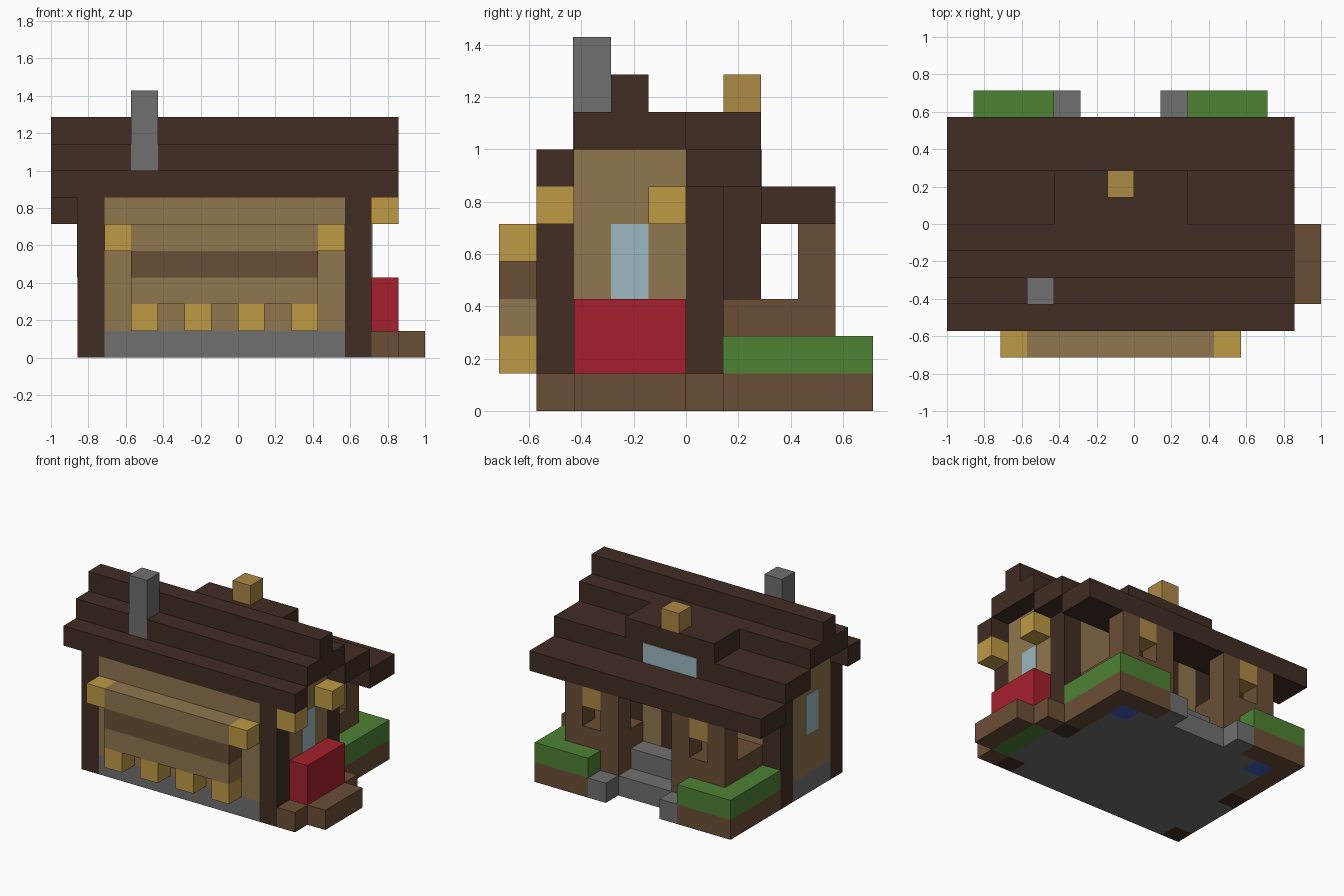
import bpy

cube = bpy.data.objects.get("Cube")
if cube:
    bpy.data.objects.remove(cube, do_unlink=True)

U = 1 / 7       # edge length of one building block
MID = 13        # mirrored parts reflect x to MID - x


def linear(c):
    return c / 12.92 if c <= 0.04045 else ((c + 0.055) / 1.055) ** 2.4


def material(name, code):
    rgb = [linear(int(code[i:i + 2], 16) / 255) for i in (0, 2, 4)] + [1]
    m = bpy.data.materials.new(name)
    m.use_nodes = True
    m.diffuse_color = rgb
    bsdf = m.node_tree.nodes["Principled BSDF"]
    bsdf.inputs["Base Color"].default_value = rgb
    bsdf.inputs["Roughness"].default_value = 0.9
    return m


dark = material("dark timber", "412D23")
brown = material("brown timber", "6B4E35")
tan = material("tan plaster", "90764E")
grey = material("grey stone", "707070")
red = material("red flowers", "A6202D")
green = material("green grass", "4E8234")
glass = material("pale glass", "9CB8C0")
blue = material("deep blue", "3C5CC0")
gold = material("lantern gold", "BE9A44")
amber = material("amber", "AE8845")


def block(name, mat, x, y, z):
    """Box spanning block ranges x, y and z."""
    bpy.ops.mesh.primitive_cube_add(size=1)
    ob = bpy.context.object
    ob.name = name
    lo = [min(r) for r in (x, y, z)]
    hi = [max(r) for r in (x, y, z)]
    for v in ob.data.vertices:
        corner = [hi[i] if v.co[i] > 0 else lo[i] for i in range(3)]
        v.co = ((corner[0] - 7) * U, (corner[1] - 5) * U, corner[2] * U)
    ob.data.materials.append(mat)
    return ob


def pair(name, mat, x, y, z):
    """A box and its mirror image on the other side."""
    block(name + "_right", mat, x, y, z)
    block(name + "_left", mat, (MID - x[1], MID - x[0]), y, z)


# Stone foundation and plaster walls between the corner posts
for part, mat, z in (("foundation", grey, (0, 1)), ("wall", tan, (1, 6))):
    block(part + "_long", mat, (2, 11), (1, 6), z)
    block(part + "_cross", mat, (1, 12), (2, 5), z)
block("gable", tan, (1, 12), (2, 5), (6, 7))
block("rear_foundation", grey, (2, 11), (6, 8), (0, 1))
block("lower_step", grey, (3, 10), (8, 9), (0, 1))
pair("wing_corner_base", blue, (2, 3), (8, 9), (0, 1))
pair("front_post", dark, (1, 2), (1, 2), (0, 6))
pair("rear_post", dark, (1, 2), (5, 6), (0, 6))

# Side windows, as thin plates on the end walls
pair("side_window", glass, (0.97, 1), (3, 4), (3, 5))

# Front bay with brackets and end lanterns
block("bay_sill", tan, (3, 10), (0, 1), (2, 3))
block("bay_band", brown, (3, 10), (0, 1), (3, 4))
block("bay_top", tan, (3, 10), (0, 1), (4, 5))
pair("bay_lantern", gold, (2, 3), (0, 1), (4, 5))
for i in range(4):
    x = 3 + 2 * i
    block("bay_bracket", gold, (x, x + 1), (0, 1), (1, 2))

# Rear porch wings with window openings
pair("wing_base", brown, (2, 5), (6, 9), (1, 3))
pair("wing_outer_post", brown, (2, 3), (8, 9), (3, 5))
pair("wing_inner_post", brown, (4, 5), (8, 9), (3, 5))
pair("wing_window_head", amber, (3, 4), (8, 9), (4, 5))

# Rear entrance and steps
block("upper_step", grey, (5, 8), (6, 8), (1, 2))
pair("step_side", grey, (4, 5), (9, 10), (0, 1))
pair("entrance_post", dark, (4, 5), (6, 7), (3, 6))
pair("entrance_panel", tan, (5, 6), (6, 7), (2, 6))
block("door", dark, (6, 7), (6, 7), (2, 6))

# Rear planters wrapping around both wings
for part, mat, z in (("planter", brown, (0, 1)), ("planter_grass", green, (1, 2))):
    pair(part + "_back", mat, (1, 4), (9, 10), z)
    pair(part + "_side", mat, (1, 2), (6, 9), z)

# Side flower bed and hanging lanterns
block("bed_soil", green, (12, 13), (2, 5), (0, 1))
block("bed_flowers", red, (12, 13), (2, 5), (1, 3))
block("bed_edge", brown, (13, 14), (2, 5), (0, 1))
for y in (1, 5):
    block("bed_end", brown, (12, 13), (y, y + 1), (0, 1))
for y in (1, 4):
    block("side_lantern", gold, (12, 13), (y, y + 1), (5, 6))

# Stepped roof courses: depth range and height
courses = [((1, 2), 6), ((2, 5), 7), ((3, 4), 8), ((5, 7), 6), ((7, 9), 5)]
for y, z in courses:
    block("roof_course", dark, (0, 13), y, (z, z + 1))

# Dormer with glass front and finial, then the chimney
block("dormer_roof", dark, (4, 9), (5, 7), (7, 8))
block("dormer_window", glass, (5, 8), (7, 7.03), (6, 7))
block("dormer_finial", amber, (6, 7), (6, 7), (8, 9))
block("chimney", grey, (3, 4), (1.98, 3), (7, 10))
